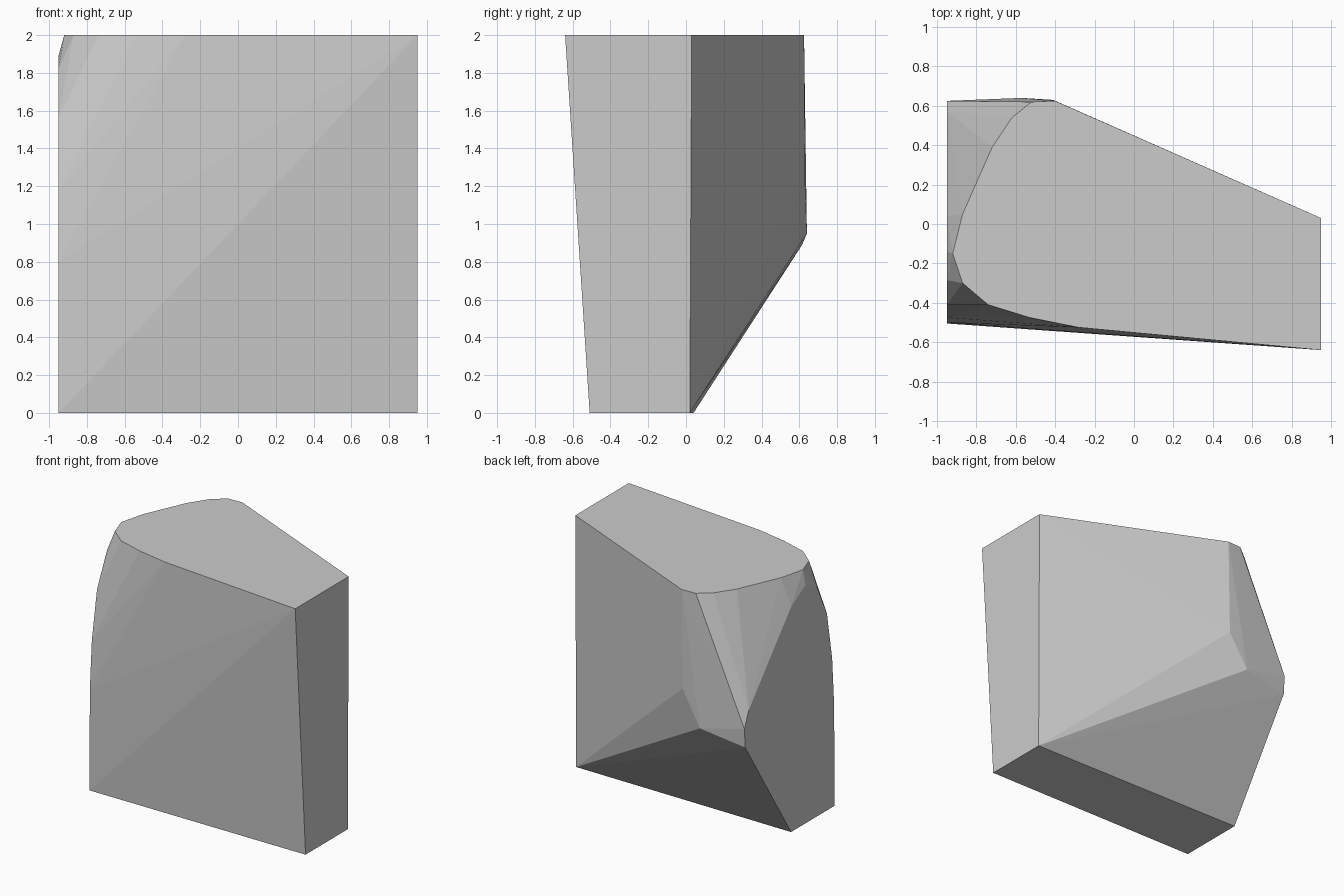
import bpy
import bmesh
import math

default_cube = bpy.data.objects.get("Cube")
if default_cube:
    bpy.data.objects.remove(default_cube, do_unlink=True)

HALF = 0.95
HEIGHT = 2


def make_material(name, colour):
    """Plain matte material with one flat colour."""
    material = bpy.data.materials.new(name)
    material.use_nodes = True
    material.diffuse_color = colour
    shader = material.node_tree.nodes["Principled BSDF"]
    shader.inputs["Base Color"].default_value = colour
    shader.inputs["Roughness"].default_value = 0.8
    return material


def make_hull(name, points, material):
    """Flat-shaded convex solid around the given points."""
    bm = bmesh.new()
    for point in points:
        bm.verts.new(point)
    hull = bmesh.ops.convex_hull(bm, input=bm.verts)
    unused = {e for e in hull["geom_interior"] + hull["geom_unused"]
              if isinstance(e, bmesh.types.BMVert)}
    bmesh.ops.delete(bm, geom=list(unused), context="VERTS")
    # Merge the flat caps into single faces
    bmesh.ops.dissolve_limit(bm, angle_limit=math.radians(0.1),
                             verts=bm.verts, edges=bm.edges)
    bmesh.ops.recalc_face_normals(bm, faces=bm.faces)
    mesh = bpy.data.meshes.new(name)
    bm.to_mesh(mesh)
    bm.free()
    mesh.materials.append(material)
    solid = bpy.data.objects.new(name, mesh)
    bpy.context.collection.objects.link(solid)
    return solid


# Outline of the flat top (x, y)
top_rim = [(HALF, 0.03), (HALF, -0.64), (-0.28, -0.525), (-0.53, -0.475),
           (-0.74, -0.41), (-0.87, -0.3), (-0.92, -0.15), (-0.87, 0.05),
           (-0.72, 0.39), (-0.62, 0.54), (-0.52, 0.62), (-0.4, 0.625)]

# Outline of the upright side face at the -x end (y, z)
side_rim = [(-0.505, 0), (-0.5, 0.8), (-0.475, 1.18), (-0.41, 1.56),
            (-0.285, 1.82), (-0.14, 1.89), (0.04, 1.785), (0.57, 1.17),
            (0.625, 1.04), (0.615, 0.89), (0.04, 0)]

# Lower corners at the +x end and the two knuckles on the back
base_corners = [(HALF, -0.51, 0), (HALF, 0.02, 0)]
back_knuckles = [(-0.57, 0.64, 0.95), (-0.41, 0.63, 1.22)]

points = [(x, y, HEIGHT) for x, y in top_rim]
points += [(-HALF, y, z) for y, z in side_rim]
points += base_corners + back_knuckles

stone_grey = make_material("stone grey", (0.6, 0.6, 0.6, 1))
make_hull("stone_fragment", points, stone_grey)
